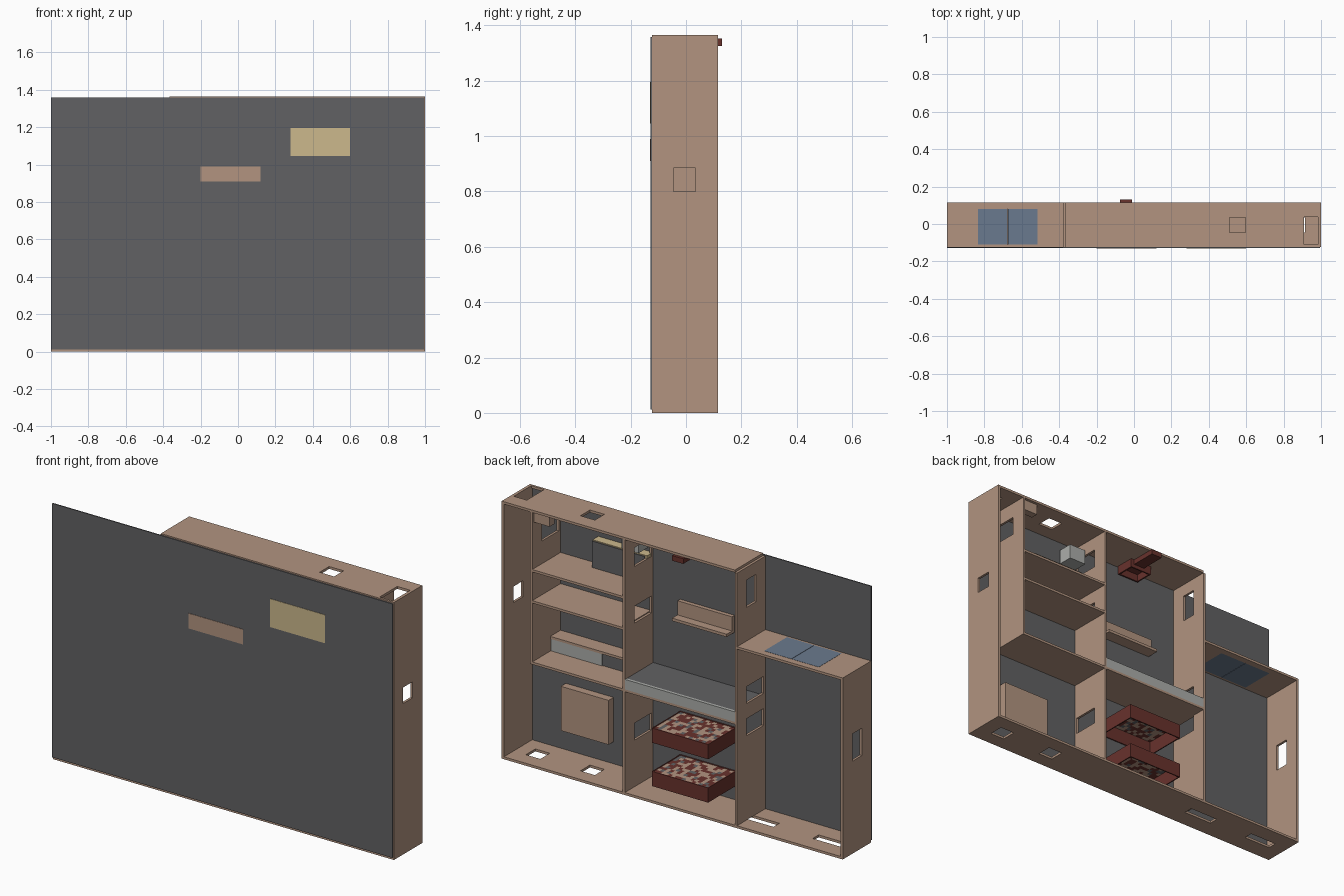
import bpy, bmesh, random
from mathutils import Vector

if "Cube" in bpy.data.objects:
    bpy.data.objects.remove(bpy.data.objects["Cube"])

random.seed(4)


def material(name, r, g, b):
    lin = [((c / 255 + 0.055) / 1.055) ** 2.4 for c in (r, g, b)]
    m = bpy.data.materials.new(name)
    m.diffuse_color = (*lin, 1)
    m.use_nodes = True
    m.node_tree.nodes["Principled BSDF"].inputs["Base Color"].default_value = m.diffuse_color
    return m


TAN = material("tan_wood", 178, 148, 128)
DARK = material("dark_grey", 97, 97, 99)
KHAKI = material("khaki", 204, 184, 140)
BLUE = material("blue_glass", 106, 122, 142)
RED = material("dark_red", 104, 50, 44)
LIGHT = material("light_grey", 172, 174, 170)


def finish(name, bm, mats):
    bmesh.ops.recalc_face_normals(bm, faces=bm.faces)
    me = bpy.data.meshes.new(name)
    bm.to_mesh(me)
    bm.free()
    for m in mats:
        me.materials.append(m)
    ob = bpy.data.objects.new(name, me)
    bpy.context.collection.objects.link(ob)
    return ob


def box(name, x, y, z, mat):
    bm = bmesh.new()
    bmesh.ops.create_cube(bm, size=1)
    for v in bm.verts:
        v.co = Vector([(r[0] + r[1]) / 2 + c * (r[1] - r[0]) for c, r in zip(v.co, (x, y, z))])
    return finish(name, bm, [mat])


def slab(name, axis, p, t, u, v, holes, mat):
    """Board across one axis with rectangular openings (u0, u1, v0, v1)."""
    us = sorted({*u, *[c for h in holes for c in h[:2]]})
    vs = sorted({*v, *[c for h in holes for c in h[2:]]})
    bm = bmesh.new()

    def at(a, b):
        return (p, a, b) if axis == 'x' else (a, b, p)

    for a0, a1 in zip(us, us[1:]):
        for b0, b1 in zip(vs, vs[1:]):
            ca, cb = (a0 + a1) / 2, (b0 + b1) / 2
            if any(h[0] < ca < h[1] and h[2] < cb < h[3] for h in holes):
                continue
            bm.faces.new([bm.verts.new(at(*q)) for q in ((a0, b0), (a1, b0), (a1, b1), (a0, b1))])
    bmesh.ops.remove_doubles(bm, verts=bm.verts, dist=1e-5)
    new = bmesh.ops.extrude_face_region(bm, geom=bm.faces[:])["geom"]
    off = Vector((t, 0, 0)) if axis == 'x' else Vector((0, 0, t))
    bmesh.ops.translate(bm, vec=off, verts=[g for g in new if isinstance(g, bmesh.types.BMVert)])
    return finish(name, bm, [mat])


T = 0.013
YF, YB = -0.122, 0.115
Y = (YF, YB)
WIN = (-0.045, 0.035)     # window depth range
DOOR = (-0.108, 0.035)    # doorway depth range
TOP, LOW, MID = 1.365, 0.962, 0.56

# Front panel and its two inset plates
box("front_panel", (-1, 0.995), (-0.128, YF), (0.012, 1.358), DARK)
box("front_plate_tan", (-0.2, 0.12), (-0.13, -0.1), (0.91, 0.99), TAN)
box("front_plate_khaki", (0.28, 0.6), (-0.13, -0.074), (1.045, 1.195), KHAKI)
box("khaki_box_backing", (0.292, 0.6), (-0.074, -0.069), (1.045, 1.19), DARK)
box("inner_ledge", (-0.2, 0.12), (-0.122, -0.055), (0.9, 0.915), TAN)

# Floor and roofs
slab("floor", 'z', 0, T, (-1, 1), Y,
     [(-0.92, -0.76, -0.025, 0.025), (-0.53, -0.37 + 0.01, -0.025, 0.025),
      (0.51, 0.595, *WIN), (0.83, 0.915, *WIN)], TAN)
slab("high_roof", 'z', TOP - T, T, (-0.367, 1), Y,
     [(0.51, 0.595, *WIN), (0.908, 0.984, -0.11, 0.037)], TAN)
slab("low_roof", 'z', LOW - T, T, (-1, -0.367), Y, [(-0.835, -0.515, -0.11, 0.08)], TAN)
for i, x in enumerate((-0.835, -0.674)):
    box(f"skylight_pane_{i}", (x, x + 0.159), (-0.11, 0.08), (LOW - T, LOW + 0.001), BLUE)

# Outer walls and dividers
slab("left_wall", 'x', -1, T, Y, (T, LOW - T), [(*WIN, 0.49, 0.635)], TAN)
slab("right_wall", 'x', 1 - T, T, Y, (T, TOP - T), [(*WIN, 0.8, 0.885)], TAN)
slab("divider_left", 'x', -0.38, T, Y, (T, TOP - T),
     [(*WIN, 1.14, 1.285), (*DOOR, 0.63, 0.72), (*DOOR, 0.46, 0.55)], TAN)
slab("divider_middle", 'x', 0.278, T, Y, (T, TOP - T),
     [(*DOOR, 1.18, 1.28), (*DOOR, 0.88, 0.97), (*DOOR, 0.26, 0.35)], TAN)
slab("divider_shaft", 'x', 0.821, T, Y, (MID - T, TOP - T), [(*DOOR, 1.17, 1.27)], TAN)

# Shelves
for i, z in enumerate((1.05, 0.885, MID)):
    box(f"shelf_{i}", (0.291, 0.821), Y, (z - T, z), TAN)
box("middle_shelf", (-0.367, 0.278), Y, (MID - T, MID), TAN)
box("middle_shelf_rim", (-0.367, 0.278), (0.1, YB), (MID, 0.613), LIGHT)
box("middle_shelf_deck", (-0.367, 0.278), (YF, 0.1), (MID, 0.612), DARK)

# Counter on the right-hand shelf
box("counter_top", (0.291, 0.821), (YF, -0.036), (0.625, 0.638), TAN)
box("counter_body", (0.52, 0.821), (YF, -0.04), (MID, 0.625), LIGHT)
box("counter_recess", (0.4, 0.52), (YF, -0.045), (MID, 0.625), DARK)

# Small fittings
box("wall_cabinet", (0.51, 0.79), (YF, -0.08), (0.13, 0.365), TAN)
box("grey_fixture", (0.3, 0.4), (-0.11, -0.03), (1.22, 1.3), LIGHT)
box("ceiling_block", (0.73, 0.82), (0.06, 0.1), (1.295, TOP - T), TAN)


def tray(name, x, y, z0, z1, w, cover):
    """Four walls, with an optional thin patchwork cover near the top."""
    for i, yy in enumerate((y[0], y[1] - w)):
        box(f"{name}_long_side_{i}", x, (yy, yy + w), (z0, z1), RED)
    for i, xx in enumerate((x[0], x[1] - w)):
        box(f"{name}_end_{i}", (xx, xx + w), (y[0] + w, y[1] - w), (z0, z1), RED)
    if not cover:
        box(f"{name}_cap", (x[0] + w, x[1] - w), (y[0] + w, y[1] - w), (z1 - 0.008, z1), RED)
        return
    bm = bmesh.new()
    bmesh.ops.create_grid(bm, x_segments=16, y_segments=10, size=0.5)
    for v in bm.verts:
        v.co = Vector(((x[0] + x[1]) / 2 + v.co.x * (x[1] - x[0] - 2 * w),
                       (y[0] + y[1]) / 2 + v.co.y * (y[1] - y[0] - 2 * w), z1 - 0.002))
    for f in bm.faces:
        f.material_index = random.choice((0, 0, 1, 1, 2))
    finish(name + "_cover", bm, [TAN, RED, DARK])


# Two red trays and the hanging red box with its bar
for i, z in enumerate((0.09, 0.32)):
    tray(f"bunk_{i}", (-0.21, 0.12), Y, z, z + 0.078, 0.006, True)
tray("hanging_box", (-0.12, 0.01), (-0.115, -0.01), 1.305, TOP - T, 0.008, False)
box("hanging_bar", (-0.075, -0.01), (-0.01, 0.13), (1.325, TOP - T), RED)
